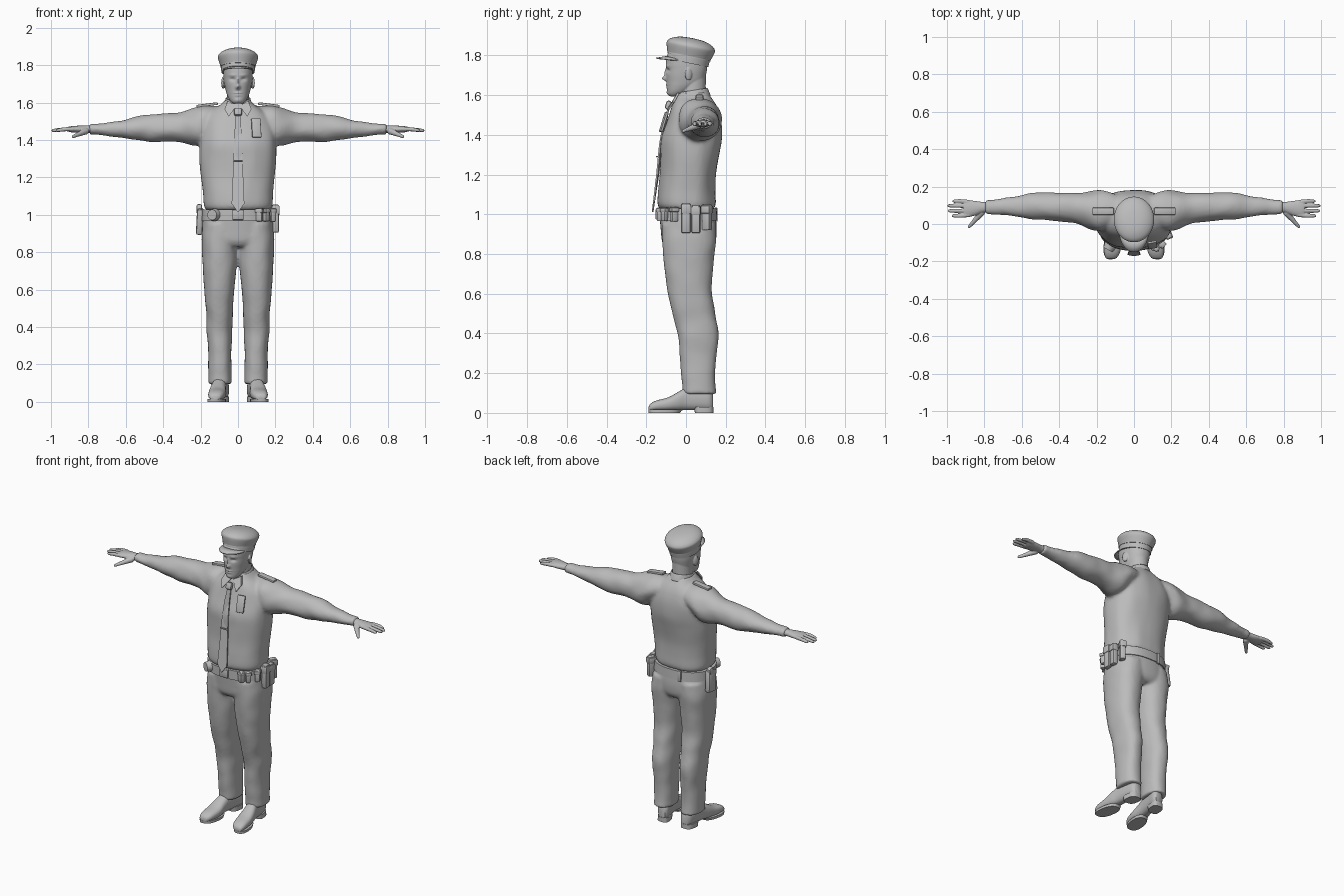
import bpy, bmesh, math
from mathutils import Vector, Matrix, noise

grey = bpy.data.materials.new("plain grey")
grey.diffuse_color = (0.5, 0.5, 0.5, 1)
AXES = {"x": (1, 2, 0), "y": (0, 2, 1), "z": (0, 1, 2)}


def make(name, bm, angle=40, remesh=0, smooth=4):
    bmesh.ops.recalc_face_normals(bm, faces=bm.faces)
    me = bpy.data.meshes.new(name)
    bm.to_mesh(me)
    bm.free()
    me.materials.append(grey)
    ob = bpy.data.objects.new(name, me)
    bpy.context.collection.objects.link(ob)
    bpy.ops.object.select_all(action="DESELECT")
    ob.select_set(True)
    bpy.context.view_layer.objects.active = ob
    bpy.ops.object.shade_smooth_by_angle(angle=math.radians(angle))
    if remesh:
        r = ob.modifiers.new("blend", "REMESH")
        r.mode, r.voxel_size, r.use_smooth_shade = "VOXEL", remesh, True
        s = ob.modifiers.new("soften", "SMOOTH")
        s.factor, s.iterations = 0.5, smooth
    return ob


def spline(rows, sub):
    """Catmull-Rom through rows of numbers."""
    out = []
    for i in range(len(rows) - 1):
        p = [rows[max(0, min(len(rows) - 1, i + k))] for k in (-1, 0, 1, 2)]
        for s in range(sub):
            t = s / sub
            out.append([b + 0.5 * t * (c - a + t * (2*a - 5*b + 4*c - d + t * (3*(b - c) + d - a)))
                        for a, b, c, d in zip(*p)])
    return out + [list(rows[-1])]


def loft(bm, axis, rows, n=32, sub=4, e=2.0, caps=True, mirror=False, warp=None):
    """Rows: position on the axis, then min/max on the two other axes."""
    ia, ib, it = AXES[axis]
    rings = []
    for t, a0, a1, b0, b1 in spline(rows, sub):
        ring = []
        for k in range(n):
            c, s = math.cos(math.tau * k / n), math.sin(math.tau * k / n)
            p = Vector()
            p[it] = t
            p[ia] = (a0 + a1) / 2 + (a1 - a0) / 2 * math.copysign(abs(c) ** (2 / e), c)
            p[ib] = (b0 + b1) / 2 + (b1 - b0) / 2 * math.copysign(abs(s) ** (2 / e), s)
            if warp:
                p = warp(p)
            if mirror:
                p.x = -p.x
            ring.append(bm.verts.new(p))
        rings.append(ring)
    for r, q in zip(rings, rings[1:]):
        for k in range(n):
            bm.faces.new((r[k], r[(k + 1) % n], q[(k + 1) % n], q[k]))
    if caps:
        bm.faces.new(rings[0])
        bm.faces.new(rings[-1])


def ball(bm, loc, size, rot=0):
    m = Matrix.Translation(loc) @ Matrix.Rotation(rot, 4, "Z") @ Matrix.Diagonal((*size, 1))
    bmesh.ops.create_uvsphere(bm, u_segments=20, v_segments=12, radius=1, matrix=m)


def box(name, loc, size, bevel=0.006, rot=(0, 0, 0)):
    bm = bmesh.new()
    bmesh.ops.create_cube(bm, size=1, matrix=Matrix.Diagonal((*size, 1)))
    bmesh.ops.bevel(bm, geom=bm.edges[:], offset=bevel, segments=2, affect="EDGES", profile=0.5)
    ob = make(name, bm)
    ob.location, ob.rotation_euler = loc, rot
    return ob


def plate(name, pts, thick):
    """Flat polygon thickened towards the back."""
    bm = bmesh.new()
    f = bm.faces.new([bm.verts.new(p) for p in pts])
    back = bmesh.ops.extrude_face_region(bm, geom=[f])["geom"]
    bmesh.ops.translate(bm, verts=[v for v in back if isinstance(v, bmesh.types.BMVert)], vec=(0, thick, 0))
    return make(name, bm, 25)


def folds(amount, freq):
    return lambda p: p + noise.noise_vector(Vector((p.x * freq[0], p.y * freq[1], p.z * freq[2]))) * amount


# shirt: torso and sleeves blended together
bm = bmesh.new()
torso = [(1.025, .172, -.125, .14), (1.05, .185, -.142, .15), (1.12, .188, -.14, .148),
         (1.2, .196, -.132, .15), (1.3, .205, -.129, .166), (1.38, .205, -.126, .18),
         (1.46, .2, -.1, .18), (1.52, .178, -.08, .167), (1.56, .135, -.066, .15),
         (1.59, .09, -.05, .128), (1.615, .068, -.035, .11)]
loft(bm, "z", [(z, -w, w, a, b) for z, w, a, b in torso], 48, e=2.35, warp=folds(.004, (14, 14, 5)))
sleeve = [(.08, 0, .15, 1.44, 1.585), (.16, -.03, .175, 1.40, 1.588), (.22, -.035, .178, 1.365, 1.575),
          (.3, 0, .168, 1.385, 1.553), (.38, .012, .167, 1.39, 1.54), (.46, .018, .172, 1.388, 1.536),
          (.54, .025, .165, 1.4, 1.525), (.62, .04, .15, 1.414, 1.506), (.7, .047, .14, 1.423, 1.492),
          (.77, .05, .132, 1.426, 1.488), (.795, .052, .13, 1.428, 1.486)]
for m in (False, True):
    loft(bm, "x", sleeve, mirror=m, warp=folds(.007, (11, 8, 14)))
make("shirt", bm, remesh=.01, smooth=5)

# trousers: hips and legs blended together
bm = bmesh.new()
loft(bm, "z", [(.83, -.14, .14, -.1, .125), (.86, -.185, .185, -.12, .148), (.92, -.192, .192, -.127, .155),
               (.99, -.186, .186, -.133, .15), (1.02, -.182, .182, -.133, .148)], 48, e=2.3)
leg = [(.95, 0, .185, -.122, .15), (.88, -.002, .194, -.122, .153), (.8, .002, .193, -.115, .141),
       (.7, .01, .188, -.105, .133), (.6, .02, .18, -.09, .132), (.5, .028, .173, -.068, .146),
       (.4, .03, .168, -.045, .164), (.3, .035, .163, -.033, .157), (.2, .036, .158, -.025, .146),
       (.13, .036, .157, -.02, .15), (.095, .035, .157, -.018, .152)]
for m in (False, True):
    loft(bm, "z", leg, e=2.3, mirror=m, warp=folds(.005, (9, 9, 11)))
make("trousers", bm, remesh=.01, smooth=4)

# shoes
def splay(p):
    return Vector((p.x - .14 * (p.y - .06), p.y, p.z))


for m, side in ((False, "left"), (True, "right")):
    bm = bmesh.new()
    loft(bm, "y", [(-.188, .075, .105, .012, .03), (-.18, .058, .118, .01, .045), (-.15, .045, .13, .01, .062),
                   (-.09, .042, .136, .01, .078), (-.04, .05, .135, .012, .105), (0, .054, .13, .014, .125),
                   (.06, .055, .13, .014, .125), (.115, .055, .128, .012, .12), (.135, .068, .115, .014, .1)],
         24, e=2.5, mirror=m, warp=splay)
    make(side + "_shoe", bm, 50)
    bm = bmesh.new()
    loft(bm, "z", [(0, .044, .138, -.188, -.03), (.016, .044, .138, -.19, -.02)], 28, 1, 2.4, mirror=m, warp=splay)
    loft(bm, "z", [(0, .054, .132, .045, .138), (.03, .054, .132, .04, .138)], 28, 1, 3, mirror=m, warp=splay)
    make(side + "_sole", bm, 40)

# hands: wrist, palm, fingers and thumb
fingers = [(.048, .975), (.072, .995), (.096, .997), (.118, .97)]
for m, side in ((1, "left"), (-1, "right")):
    bm = bmesh.new()
    loft(bm, "x", [(.77, .062, .118, 1.436, 1.48), (.81, .06, .118, 1.438, 1.478), (.85, .045, .124, 1.438, 1.477),
                   (.89, .037, .127, 1.441, 1.474), (.91, .042, .123, 1.446, 1.47)], 24, mirror=m < 0)
    for y, tip in fingers:
        y2 = y + (y - .083) * .12
        loft(bm, "x", [(.88, y - .011, y + .011, 1.447, 1.47), (.93, y2 - .011, y2 + .011, 1.446, 1.468),
                       (tip - .01, y2 - .009, y2 + .009, 1.443, 1.46), (tip, y2 - .004, y2 + .004, 1.447, 1.456)],
             12, 3, mirror=m < 0)
    for k in range(9):
        t = k / 8
        ball(bm, (m * (.815 + .065 * t), .06 - .073 * t, 1.447 - .028 * t), [.018 - .009 * t] * 3)
    make(side + "_hand", bm, remesh=.0035, smooth=3)

# head: face features are soft bumps (x, z, width, height, depth)
bumps = [(0, 1.683, .011, .011, -.022), (0, 1.71, .007, .022, -.011), (.029, 1.724, .014, .008, .011),
         (.03, 1.746, .02, .006, -.004), (0, 1.651, .02, .004, -.006), (0, 1.639, .017, .004, -.005),
         (0, 1.645, .024, .002, .003), (0, 1.612, .018, .01, -.005), (.03, 1.722, .009, .003, -.004)]


def face(p):
    if p.y < 0:
        k = min(1, -p.y / .05)
        p = p.copy()
        p.y += k * sum(d * math.exp(-((abs(p.x) - x) / w) ** 2 - ((p.z - z) / h) ** 2) for x, z, w, h, d in bumps)
    return p


bm = bmesh.new()
skull = [(1.594, .022, -.08, -.035), (1.602, .036, -.09, -.01), (1.62, .049, -.094, .02), (1.645, .06, -.096, .06),
         (1.67, .067, -.098, .09), (1.7, .073, -.1, .1), (1.73, .077, -.099, .106), (1.76, .079, -.101, .107),
         (1.8, .078, -.095, .1), (1.83, .06, -.07, .08)]
loft(bm, "z", [(z, -w, w, a, b) for z, w, a, b in skull], 96, 8, 2.2, warp=face)
loft(bm, "z", [(1.56, -.062, .062, -.035, .105), (1.62, -.06, .06, -.03, .1), (1.7, -.06, .06, -.03, .1)])
for s in (-1, 1):
    ball(bm, (s * .08, .012, 1.705), (.008, .019, .032), s * .35)
make("head", bm, remesh=.0035, smooth=2)

# cap: band, crown and peak, tipped back
tip = Matrix.Translation((0, .008, 1.762)) @ Matrix.Rotation(-.2, 4, "X")
bm = bmesh.new()
for rows, sub in (([(0, .089, .106), (.04, .091, .108)], 1),
                  ([(.036, .094, .111), (.045, .097, .114), (.075, .107, .123), (.09, .106, .122), (.105, .093, .108),
                    (.118, .068, .08), (.125, .038, .045), (.127, .004, .005)], 3)):
    loft(bm, "z", [(z, -a, a, -b, b) for z, a, b in rows], 48, sub, warp=lambda p: tip @ p)
make("cap", bm, 45)
bm = bmesh.new()
grid = []
for i in range(25):
    a = math.radians(-72 + 6 * i)
    out = .06 * math.cos(a * 90 / 72)
    grid.append([bm.verts.new((math.sin(a) * (.086 + .3 * out * r), -.095 * math.cos(a) - out * r + .005,
                 1.768 + .03 * math.cos(a) - .010 * r * math.cos(a))) for r in (0, .5, 1)])
for p, q in zip(grid, grid[1:]):
    for k in (0, 1):
        bm.faces.new((p[k], q[k], q[k + 1], p[k + 1]))
make("cap_peak", bm).modifiers.new("thick", "SOLIDIFY").thickness = .006
bm = bmesh.new()
loft(bm, "z", [(.03, -.094, .094, -.111, .111), (.038, -.094, .094, -.111, .111)], 48, 1, warp=lambda p: tip @ p)
make("cap_cord", bm)

# collar: neck band and two front points
bm = bmesh.new()
loft(bm, "z", [(1.585, -.078, .078, -.062, .125), (1.605, -.072, .072, -.052, .118), (1.628, -.066, .066, -.042, .108)],
     40, 3, caps=False, warp=lambda p: p + Vector((0, 0, .16 * (p.y - .06))))
make("collar_band", bm).modifiers.new("thick", "SOLIDIFY").thickness = .006
for s in (-1, 1):
    plate("collar_point", [(s * .008, -.062, 1.582), (s * .055, -.045, 1.61), (s * .072, -.07, 1.565),
                           (s * .05, -.097, 1.525)], .012)

# tie, knot and clip
rows = [(1.535, .012, -.092), (1.45, .018, -.118), (1.35, .022, -.136), (1.2, .028, -.15), (1.06, .034, -.166)]
plate("tie", [(-w, y, z) for z, w, y in rows] + [(0, -.172, 1.012)] + [(w, y, z) for z, w, y in rows[::-1]], .008)
box("tie_knot", (0, -.09, 1.55), (.042, .026, .045), .011, (-.35, 0, 0))
box("tie_clip", (0, -.146, 1.29), (.05, .008, .008), .002)

# chest badge plate and shoulder straps
box("chest_pocket", (.098, -.112, 1.465), (.05, .012, .105), .004, (-.3, 0, .18))
for s in (-1, 1):
    box("shoulder_strap", (s * .165, .068, 1.588), (.115, .038, .014), .004, (0, s * .13, 0))

# belt, buckle and gear
bm = bmesh.new()
loft(bm, "z", [(.968, -.193, .193, -.142, .158), (1.028, -.19, .19, -.142, .155)], 56, 1, 2.3)
make("belt", bm)
box("belt_buckle", (0, -.145, 1.0), (.06, .016, .055))
bm = bmesh.new()
bmesh.ops.create_cone(bm, cap_ends=True, segments=28, radius1=.034, radius2=.028, depth=.03,
                      matrix=Matrix.Translation((-.132, -.125, 1.0)) @ Matrix.Rotation(math.pi / 2, 4, "X")
                      @ Matrix.Rotation(-.5, 4, "Y"))
make("cuff_pouch", bm)
gear = [("front_pouch", .115, -.128, .035, .03, .07, 1.0, -.35), ("small_pouch", .15, -.108, .03, .03, .07, 1.0, .8),
        ("side_pouch", .185, -.06, .03, .035, .075, 1.0, .4), ("magazine_pouch", .2, 0, .035, .045, .15, .98, .05),
        ("radio_pouch", .2, .05, .032, .042, .14, .975, -.1), ("rear_pouch", .178, .105, .034, .045, .13, .985, -.5)]
for name, x, y, sx, sy, h, z, r in gear:
    box(name, (x, y, z), (sx, sy, h), .007, (0, 0, r))
    box(name + "_flap", (x, y, z + h * .3), (sx + .008, sy + .006, h * .3), .005, (0, 0, r))
box("holster", (-.204, .035, .965), (.036, .075, .14), .012, (.12, .05, 0))
box("holster_grip", (-.207, .045, 1.03), (.03, .04, .05), .01, (-.3, 0, 0))
box("belt_keeper", (-.06, .151, .998), (.022, .016, .07), .003)
